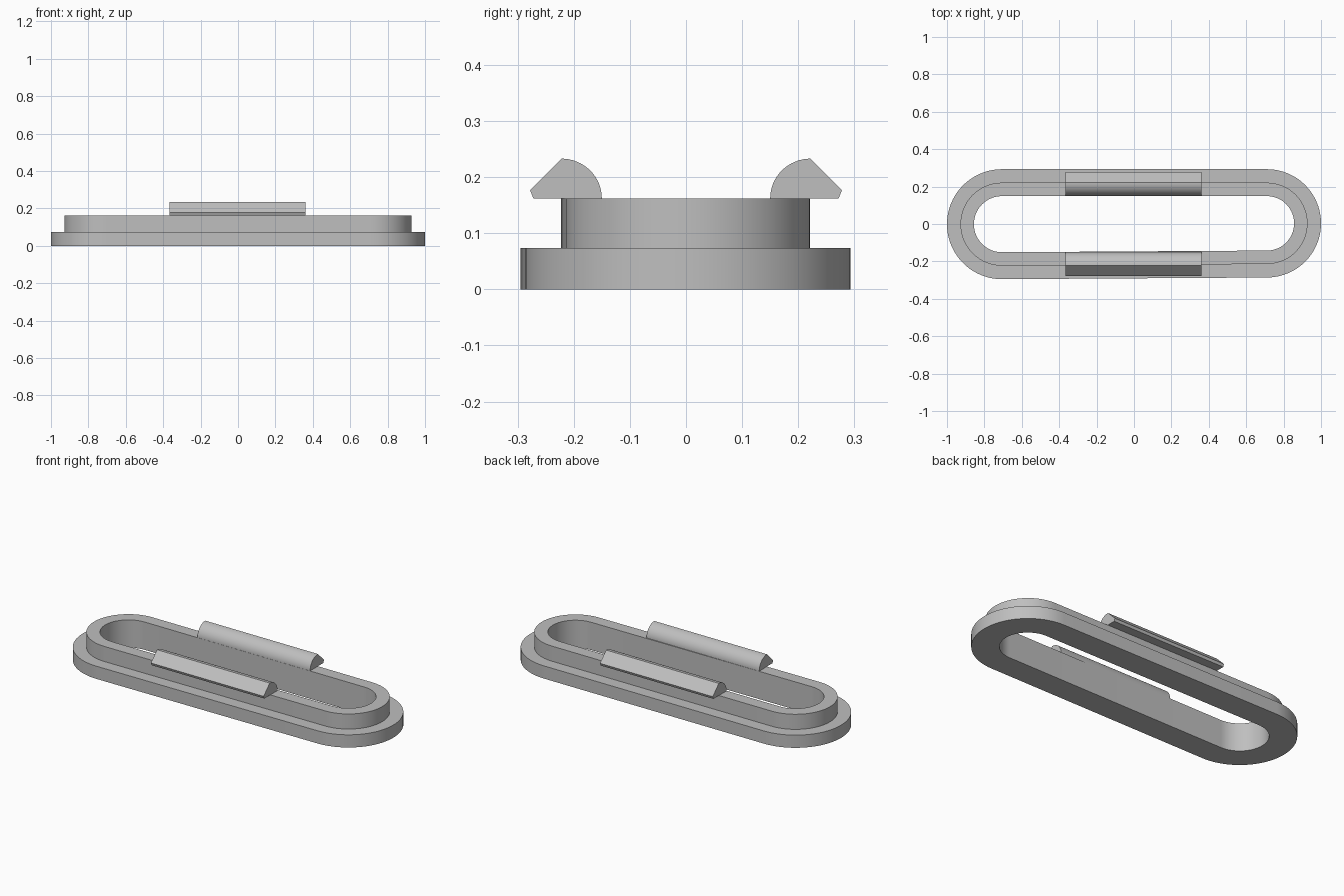
import bpy, bmesh, math

if "Cube" in bpy.data.objects:
    bpy.data.objects.remove(bpy.data.objects["Cube"])

grey = bpy.data.materials.new("plain grey")
grey.diffuse_color = (0.52, 0.52, 0.52, 1)
grey.use_nodes = True
grey.node_tree.nodes["Principled BSDF"].inputs["Base Color"].default_value = grey.diffuse_color


def loft(name, rings, closed):
    """Skin equal-length rings; either join last to first or cap both ends."""
    bm = bmesh.new()
    vs = [[bm.verts.new(p) for p in ring] for ring in rings]
    n = len(rings[0])
    for i in range(len(vs) if closed else len(vs) - 1):
        a, b = vs[i], vs[(i + 1) % len(vs)]
        for j in range(n):
            k = (j + 1) % n
            bm.faces.new((a[j], a[k], b[k], b[j]))
    if not closed:
        bm.faces.new(vs[0])
        bm.faces.new(vs[-1])
    bmesh.ops.recalc_face_normals(bm, faces=bm.faces)
    mesh = bpy.data.meshes.new(name)
    bm.to_mesh(mesh)
    bm.free()
    mesh.materials.append(grey)
    obj = bpy.data.objects.new(name, mesh)
    bpy.context.collection.objects.link(obj)
    bpy.ops.object.select_all(action='DESELECT')
    bpy.context.view_layer.objects.active = obj
    obj.select_set(True)
    bpy.ops.object.shade_smooth_by_angle(angle=math.radians(30))
    return obj


def slot_outline(inset, z, steps=40):
    """Rounded slot, very slightly narrower at its right end."""
    pts = []
    for cx, cy, r, start in ((0.7105, 0.0035, 0.2895, -90),
                             (-0.706, -0.001, 0.294, 90)):
        for i in range(steps + 1):
            a = math.radians(start + 180 * i / steps)
            pts.append((cx + (r - inset) * math.cos(a),
                        cy + (r - inset) * math.sin(a), z))
    return pts


# Stepped ring: wide base flange below a narrower raised rim
BASE_TOP, RIM_TOP = 0.074, 0.162
section = [(0, 0), (0, BASE_TOP), (0.072, BASE_TOP),
           (0.072, RIM_TOP), (0.144, RIM_TOP), (0.144, 0)]
loft("stepped_ring", [slot_outline(d, z) for d, z in section], True)

# Snap clips: rounded on the inside, chamfered on the outside
profile = [(0.272, RIM_TOP), (0.278, 0.177)]
for i in range(17):
    a = math.radians(90 + 90 * i / 16)
    profile.append((0.222 + 0.072 * math.cos(a), RIM_TOP + 0.071 * math.sin(a)))
for name, side in (("front_clip", -1), ("back_clip", 1)):
    loft(name, [[(x, side * y, z) for y, z in profile] for x in (-0.367, 0.36)], False)
